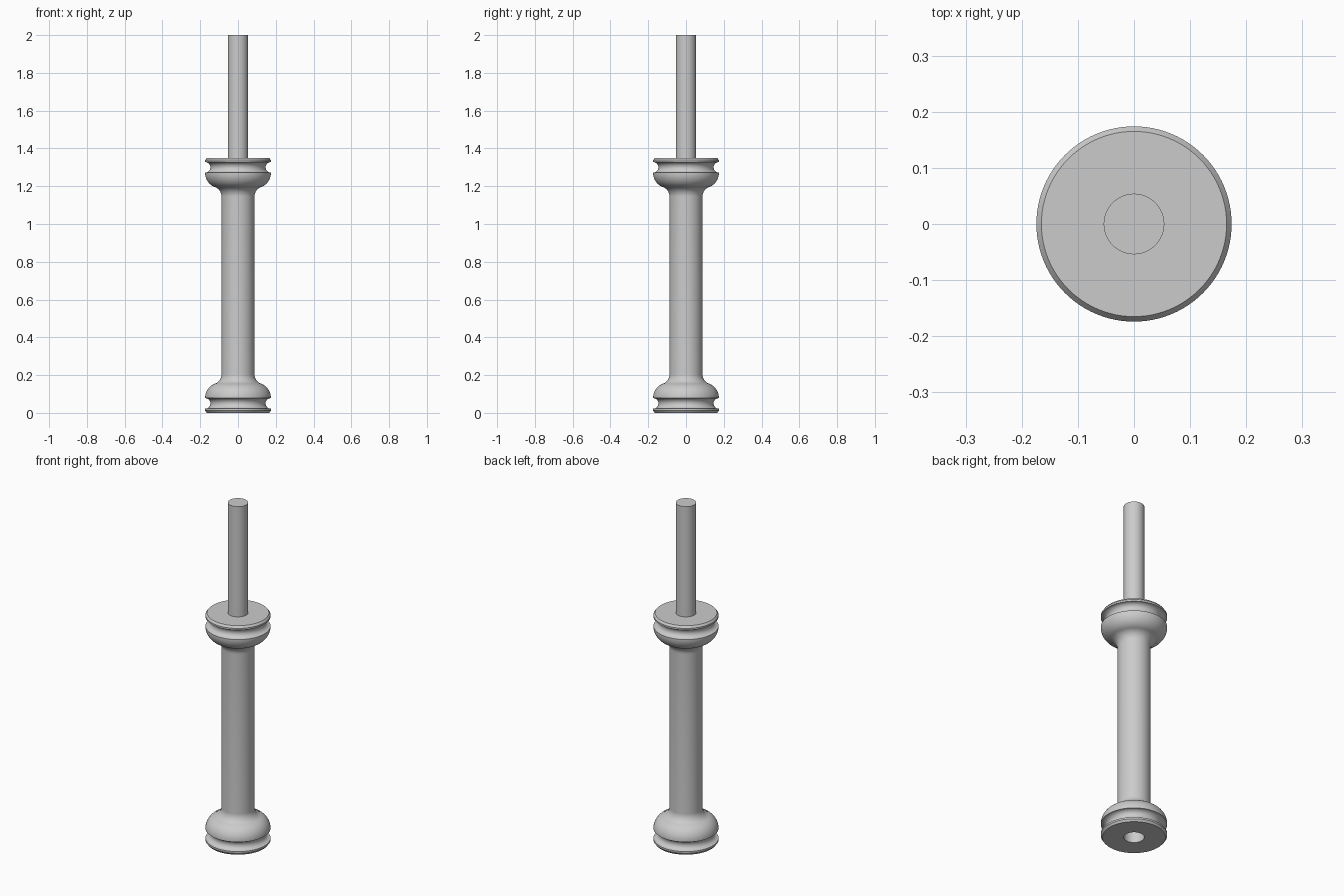
import bpy, bmesh, math

cube = bpy.data.objects.get("Cube")
if cube:
    bpy.data.objects.remove(cube, do_unlink=True)

HEIGHT = 1.35      # shoulder height of the turned body
SHAFT = 0.0875
PEG = 0.054
PEG_LENGTH = 0.65

grey = bpy.data.materials.new("plain grey")
grey.use_nodes = True
grey.diffuse_color = (0.6, 0.6, 0.6, 1)
grey.node_tree.nodes["Principled BSDF"].inputs["Base Color"].default_value = (0.6, 0.6, 0.6, 1)


def arc(r, z, radius, start, end, steps):
    """Points of an arc in the (radius, height) plane, angles in degrees."""
    angles = [math.radians(start + (end - start) * i / steps) for i in range(steps + 1)]
    return [(r + radius * math.cos(a), z + radius * math.sin(a)) for a in angles]


def lathe(name, profile, segments=96):
    """Revolve a profile around z; ends on the axis are closed."""
    bm = bmesh.new()
    verts = [bm.verts.new((r, 0, z)) for r, z in profile]
    edges = [bm.edges.new(pair) for pair in zip(verts, verts[1:])]
    bmesh.ops.spin(bm, geom=verts + edges, cent=(0, 0, 0), axis=(0, 0, 1),
                   angle=math.tau, steps=segments, use_merge=True)
    bmesh.ops.remove_doubles(bm, verts=bm.verts, dist=0.0001)
    bmesh.ops.recalc_face_normals(bm, faces=bm.faces)
    mesh = bpy.data.meshes.new(name)
    bm.to_mesh(mesh)
    bm.free()
    mesh.materials.append(grey)
    obj = bpy.data.objects.new(name, mesh)
    bpy.context.collection.objects.link(obj)
    bpy.ops.object.select_all(action='DESELECT')
    bpy.context.view_layer.objects.active = obj
    obj.select_set(True)
    bpy.ops.object.shade_smooth_by_angle(angle=math.radians(30))
    return obj


# Collar: chamfered rim, groove, rounded bulge, fillet into the shaft
collar = [(0.165, 0), (0.174, 0.012), (0.174, 0.022)]
collar += arc(0.174, 0.05, 0.028, 270, 90, 16)
collar += arc(0.094, 0.08, 0.08, 0, 69, 14)
collar += arc(SHAFT + 0.055, 0.205, 0.055, 249, 180, 12)

# Body: socket in the underside, then the collar and its mirror at the top
socket = [(0, PEG_LENGTH), (PEG, PEG_LENGTH), (PEG, 0)]
upper_collar = [(r, HEIGHT - z) for r, z in reversed(collar)]
lathe("turned_body", socket + collar + upper_collar + [(PEG, HEIGHT)])

# Peg rising from the top collar
lathe("top_peg", [(PEG, HEIGHT), (PEG, HEIGHT + PEG_LENGTH), (0, HEIGHT + PEG_LENGTH)])
